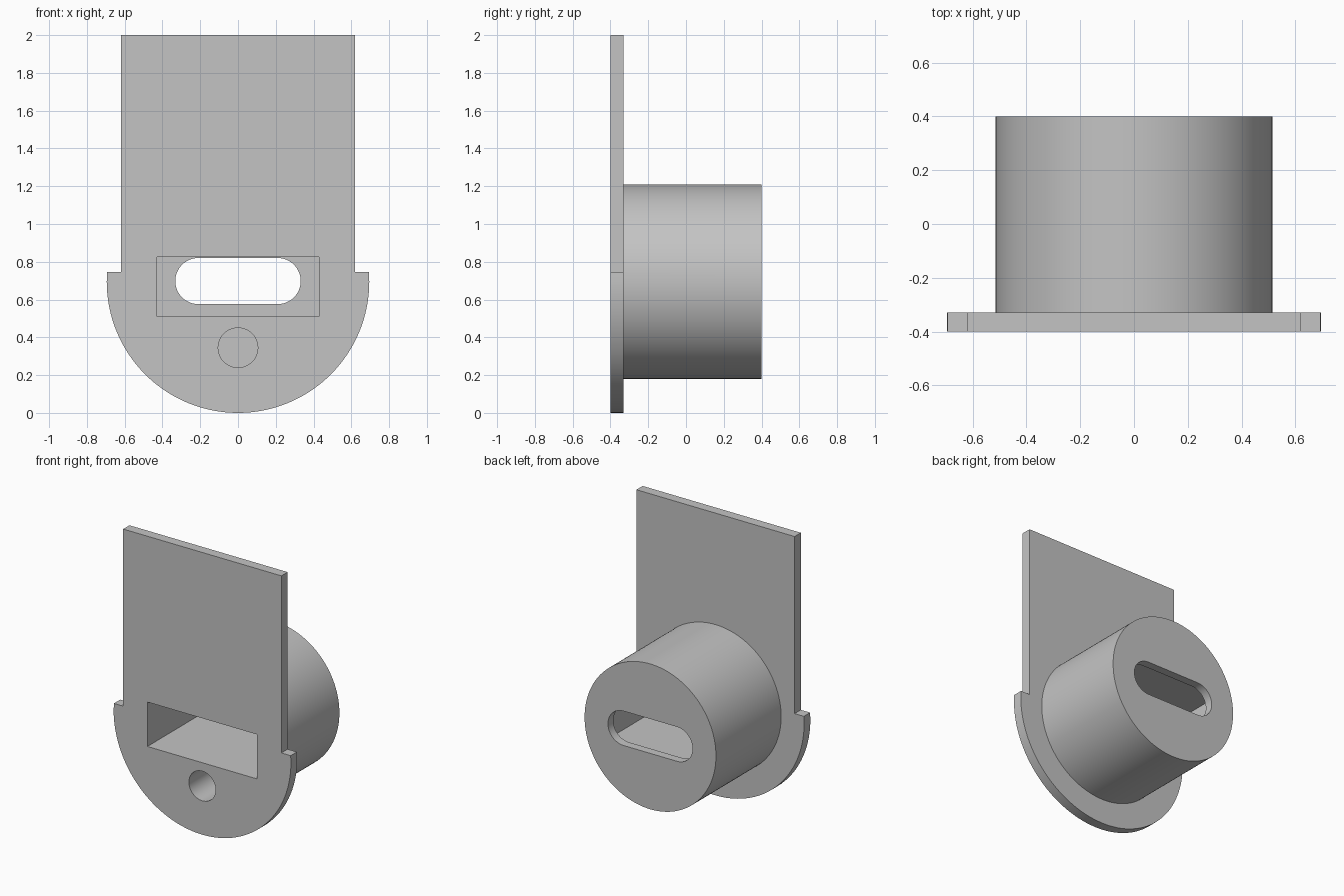
import bpy, bmesh
from math import sin, cos, pi

if "Cube" in bpy.data.objects:
    bpy.data.objects.remove(bpy.data.objects["Cube"], do_unlink=True)

FRONT, BACK, PLATE_BACK = -0.4, 0.4, -0.33
AXIS_Z = 0.695          # shared centre of the round plate end and the boss
POCKET_END = 0.34       # pocket floor, leaving a thin end wall

grey = bpy.data.materials.new("grey plastic")
grey.use_nodes = True
grey.diffuse_color = (0.55, 0.55, 0.55, 1)
grey.node_tree.nodes["Principled BSDF"].inputs["Base Color"].default_value = (0.55, 0.55, 0.55, 1)


def arc(cx, cz, r, start, end, steps):
    """Points on an arc in the xz plane."""
    angles = [start + (end - start) * i / steps for i in range(steps + 1)]
    return [(cx + r * cos(a), cz + r * sin(a)) for a in angles]


def circle(cz, r, steps):
    return arc(0, cz, r, 0, 2 * pi, steps)[:-1]


def extrude(name, profile, y0, y1):
    """Solid made by extruding an xz profile from y0 to y1."""
    bm = bmesh.new()
    face = bm.faces.new([bm.verts.new((x, y0, z)) for x, z in profile])
    moved = bmesh.ops.extrude_face_region(bm, geom=[face])["geom"]
    verts = [v for v in moved if isinstance(v, bmesh.types.BMVert)]
    bmesh.ops.translate(bm, verts=verts, vec=(0, y1 - y0, 0))
    bmesh.ops.recalc_face_normals(bm, faces=bm.faces)
    mesh = bpy.data.meshes.new(name)
    bm.to_mesh(mesh)
    bm.free()
    mesh.materials.append(grey)
    obj = bpy.data.objects.new(name, mesh)
    bpy.context.collection.objects.link(obj)
    return obj


def combine(target, tool, operation):
    """Apply a boolean and discard the tool."""
    bpy.context.view_layer.objects.active = target
    mod = target.modifiers.new("boolean", "BOOLEAN")
    mod.operation, mod.solver, mod.object = operation, "EXACT", tool
    bpy.ops.object.modifier_apply(modifier=mod.name)
    bpy.data.objects.remove(tool, do_unlink=True)


# Flat plate: round lower end, shoulders, narrower upright panel
outline = arc(0, AXIS_Z, 0.695, pi, 2 * pi, 64)
outline += [(0.693, 0.745), (0.62, 0.745), (0.62, 2), (-0.62, 2), (-0.62, 0.745), (-0.693, 0.745)]
body = extrude("plate_with_round_boss", outline, FRONT, PLATE_BACK)

# Round boss behind the plate
combine(body, extrude("boss", circle(AXIS_Z, 0.515, 128), -0.36, BACK), "UNION")

# Rectangular pocket from the front
pocket = [(-0.43, 0.51), (0.43, 0.51), (0.43, 0.825), (-0.43, 0.825)]
combine(body, extrude("pocket", pocket, FRONT - 0.1, POCKET_END), "DIFFERENCE")

# Blind round hole below the pocket
combine(body, extrude("round_hole", circle(0.345, 0.105, 48), FRONT - 0.1, POCKET_END), "DIFFERENCE")

# Rounded slot through the end wall
r, z_mid = 0.122, 0.698
slot = arc(0.332 - r, z_mid, r, -pi / 2, pi / 2, 24) + arc(r - 0.332, z_mid, r, pi / 2, 3 * pi / 2, 24)
combine(body, extrude("slot", slot, POCKET_END - 0.1, BACK + 0.1), "DIFFERENCE")

# Smooth the curved walls, keep the edges sharp
bpy.ops.object.select_all(action="DESELECT")
body.select_set(True)
bpy.context.view_layer.objects.active = body
bpy.ops.object.shade_smooth_by_angle(angle=pi / 6)
